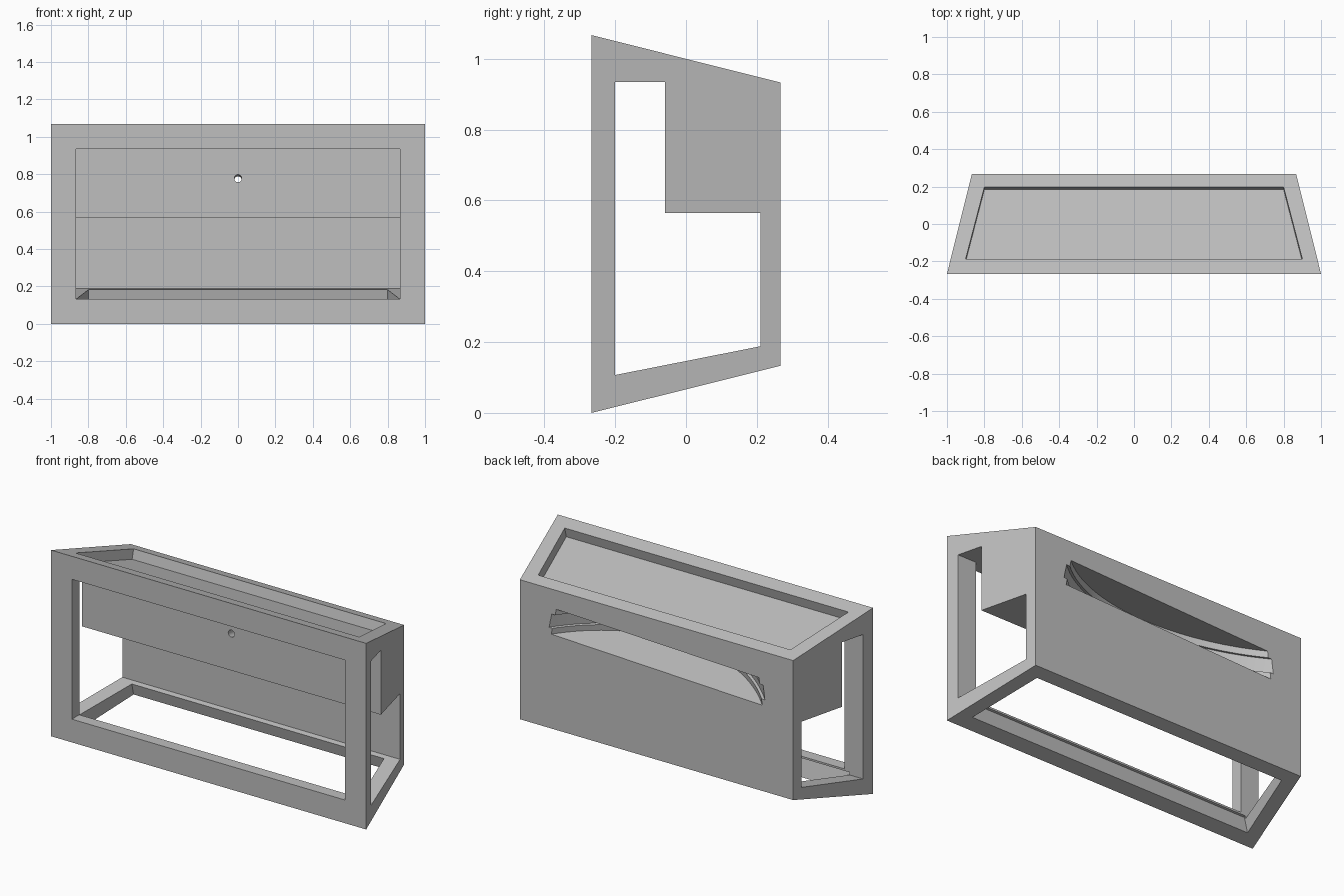
import bpy, bmesh, math
from mathutils import Matrix, Vector

cube = bpy.data.objects.get("Cube")
if cube:
    bpy.data.objects.remove(cube, do_unlink=True)

# One flat colour
grey = bpy.data.materials.new("plain grey")
grey.use_nodes = True
COLOUR = (0.52, 0.52, 0.52, 1)
grey.diffuse_color = COLOUR
grey.node_tree.nodes["Principled BSDF"].inputs["Base Color"].default_value = COLOUR


def loft(name, start, end):
    """Closed solid between two outlines with the same number of points."""
    bm = bmesh.new()
    a = [bm.verts.new(p) for p in start]
    b = [bm.verts.new(p) for p in end]
    bm.faces.new(a)
    bm.faces.new(b)
    for i in range(len(a)):
        j = (i + 1) % len(a)
        bm.faces.new((a[i], a[j], b[j], b[i]))
    return finish(name, bm)


def finish(name, bm):
    bmesh.ops.recalc_face_normals(bm, faces=bm.faces)
    mesh = bpy.data.meshes.new(name)
    bm.to_mesh(mesh)
    bm.free()
    mesh.materials.append(grey)
    obj = bpy.data.objects.new(name, mesh)
    bpy.context.collection.objects.link(obj)
    return obj


def cut(target, cutter):
    """Subtract the cutter and discard it."""
    mod = target.modifiers.new("cut", 'BOOLEAN')
    mod.operation = 'DIFFERENCE'
    mod.solver = 'EXACT'
    mod.object = cutter
    cutter.hide_render = True
    bpy.context.view_layer.update()
    bpy.context.view_layer.objects.active = target
    bpy.ops.object.modifier_apply(modifier=mod.name)
    bpy.data.objects.remove(cutter, do_unlink=True)


def rect(half_x, y, low, high):
    return [(-half_x, y, low), (half_x, y, low), (half_x, y, high), (-half_x, y, high)]


def lathe(name, profile, steps):
    """Spin a (radius, height) profile, with closed ends, about z."""
    bm = bmesh.new()
    rings = [[bm.verts.new((r * math.cos(i * math.tau / steps),
                            r * math.sin(i * math.tau / steps), z))
              for i in range(steps)] for r, z in profile]
    bm.faces.new(rings[0])
    bm.faces.new(rings[-1])
    for a, b in zip(rings, rings[1:]):
        for i in range(steps):
            j = (i + 1) % steps
            bm.faces.new((a[i], a[j], b[j], b[i]))
    return finish(name, bm)


# Case: a block tapering towards the back
HALF = 0.267
case = loft("case", rect(1, -HALF, 0, 1.067), rect(0.867, HALF, 0.133, 0.933))

# Stepped cavity open at both ends, leaving the upper block and back wall
section = [(-0.2, 0.107), (0.21, 0.188), (0.21, 0.565),
           (-0.06, 0.565), (-0.06, 0.935), (-0.2, 0.935)]
cut(case, loft("cavity", [(-1.2, y, z) for y, z in section],
               [(1.2, y, z) for y, z in section]))

# Front window
cut(case, loft("front_window", rect(0.867, -0.4, 0.133, 0.935),
               rect(0.867, -0.15, 0.133, 0.935)))

# Top recess and bottom opening, square to the sloping faces
outline = [(-0.9, -0.187), (0.9, -0.187), (0.8, 0.197), (-0.8, 0.197)]
for name, side, depth in (("top_recess", 1, 0.055), ("bottom_opening", -1, 0.1)):
    normal = Vector((0, 0.25, side))
    base = [Vector((x, y, 0.533 + side * (0.467 - 0.25 * y))) for x, y in outline]
    cut(case, loft(name, [p + normal * 0.1 for p in base],
                   [p - normal * depth for p in base]))

# Disc slot in the back, tilted in two directions, with a wider middle band
TILT, ROLL = -0.17, -0.037
turn = Matrix.Rotation(ROLL, 4, 'Y') @ Matrix.Rotation(TILT, 4, 'X')
wide, narrow, tall, band = 0.961, 0.946, 0.075, 0.04
slot = lathe("disc_slot", [(narrow, -tall), (narrow, -band), (wide, -band),
                           (wide, band), (narrow, band), (narrow, tall)], 160)
slot.matrix_world = Matrix.Translation((0, 0.938, 0.61)) @ turn
cut(case, slot)

# Small bore from the front of the upper block into the slot
bore = lathe("bore", [(0.02, -0.06), (0.02, 0.06)], 32)
bore.matrix_world = (Matrix.Translation((0, -0.06, 0.777))
                     @ Matrix.Rotation(math.pi / 2 + TILT, 4, 'X'))
cut(case, bore)

# Smooth the round walls, keep the edges sharp
bpy.ops.object.select_all(action='DESELECT')
case.select_set(True)
bpy.context.view_layer.objects.active = case
bpy.ops.object.shade_smooth_by_angle(angle=math.radians(12))
